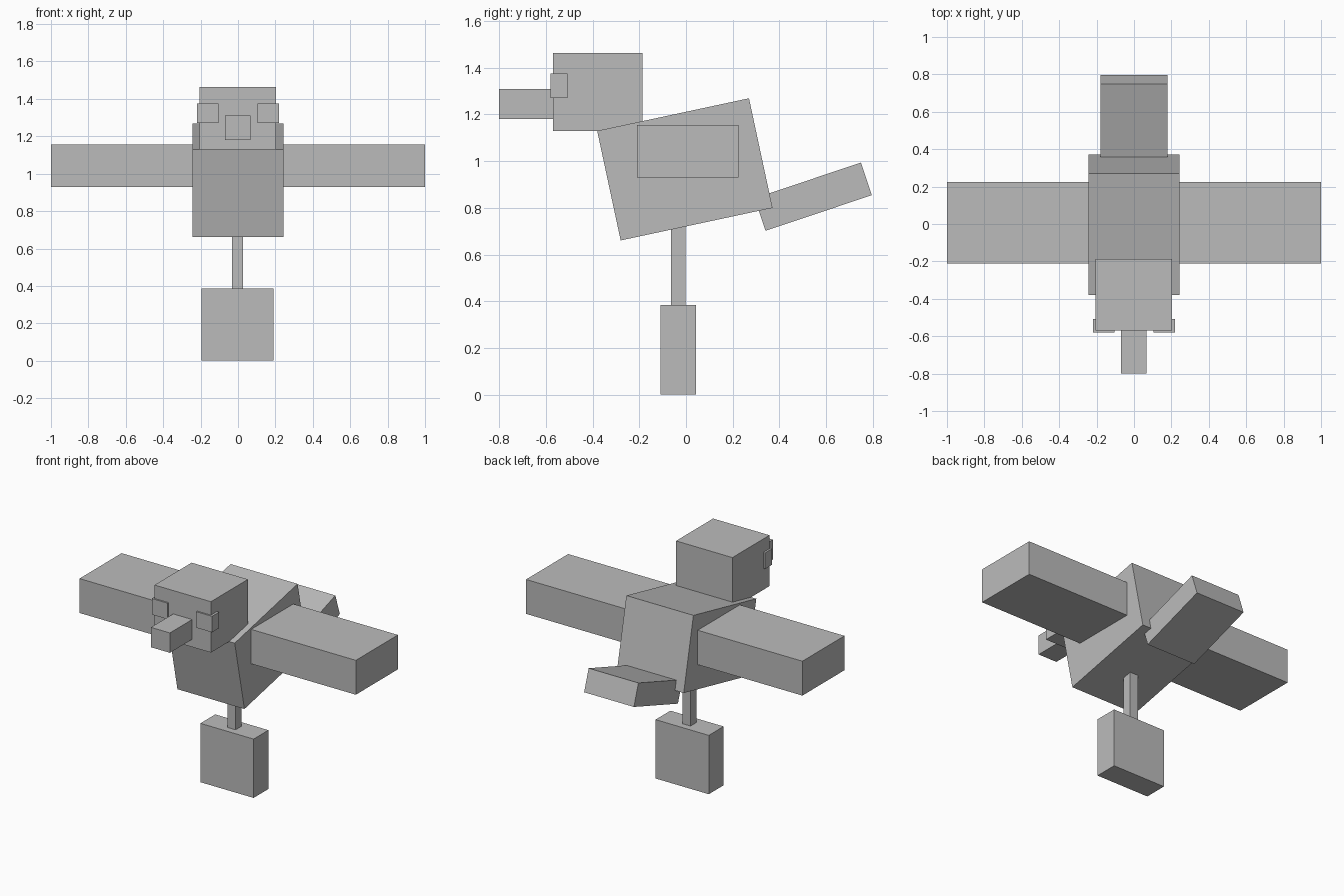
import bpy
import math

default = bpy.data.objects.get("Cube")
if default:
    bpy.data.objects.remove(default, do_unlink=True)

grey = bpy.data.materials.new("plain grey")
grey.use_nodes = True
colour = (0.5, 0.5, 0.5, 1)
grey.diffuse_color = colour
grey.node_tree.nodes["Principled BSDF"].inputs["Base Color"].default_value = colour


def block(name, centre, size, pitch=0):
    """Add a box with the given centre and size, tilted about the x axis."""
    bpy.ops.mesh.primitive_cube_add(size=1, location=centre)
    obj = bpy.context.object
    obj.name = name
    obj.scale = size
    obj.rotation_euler.x = math.radians(pitch)
    obj.data.materials.append(grey)
    return obj


def span(name, x, y, z):
    """Add an upright box from its limits on each axis."""
    limits = (x, y, z)
    return block(name, [(a + b) / 2 for a, b in limits], [b - a for a, b in limits])


# Tilted body and tail
block("body", (0, -0.005, 0.965), (0.485, 0.665, 0.48), 12.1)
block("tail", (0, 0.545, 0.848), (0.36, 0.48, 0.147), 18.5)

# Head and beak
span("head", (-0.205, 0.203), (-0.57, -0.187), (1.13, 1.463))
span("beak", (-0.07, 0.067), (-0.8, -0.57), (1.18, 1.31))

# Paired wings and eyes
for side, s in (("left", 1), ("right", -1)):
    span(side + "_wing", sorted((s * 0.24, s)), (-0.21, 0.225), (0.93, 1.155))
    span(side + "_eye", sorted((s * 0.103, s * 0.218)), (-0.58, -0.507), (1.27, 1.375))

# Single leg, its top buried in the body, on a block foot
span("leg", (-0.031, 0.028), (-0.065, -0.002), (0.385, 0.74))
span("foot", (-0.195, 0.19), (-0.11, 0.043), (0, 0.385))
